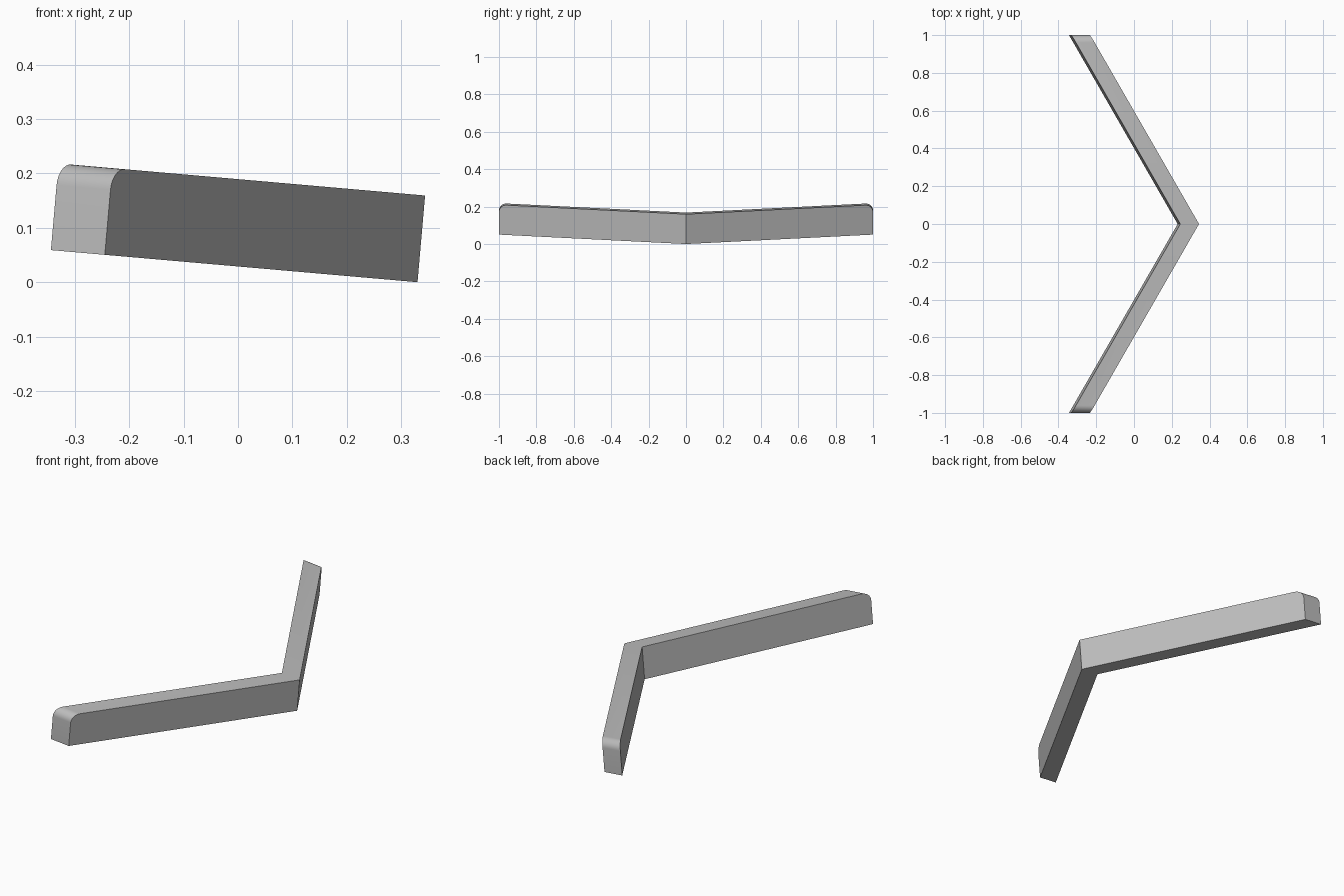
import bpy, bmesh
from math import radians, tan
from mathutils import Matrix, Vector

if "Cube" in bpy.data.objects:
    bpy.data.objects.remove(bpy.data.objects["Cube"])

HEIGHT = 0.16      # thickness of the bar
WIDTH = 0.0995     # bar width measured along x
SWEEP = tan(radians(30))
TILT = radians(5)
ROUND = 0.04       # rounding of the upper tip edge

grey = bpy.data.materials.new("grey")
grey.use_nodes = True
colour = (0.5, 0.5, 0.5, 1)
grey.diffuse_color = colour
grey.node_tree.nodes["Principled BSDF"].inputs["Base Color"].default_value = colour

# One swept arm, from the mitre at y = 0 to the tip at y = 1
bm = bmesh.new()
plan = [(0, 0), (-SWEEP, 1), (-SWEEP - WIDTH, 1), (-WIDTH, 0)]
base = bm.faces.new([bm.verts.new((x, y, 0)) for x, y in plan])
top = bmesh.ops.extrude_face_region(bm, geom=[base])["geom"]
bmesh.ops.translate(bm, vec=(0, 0, HEIGHT),
                    verts=[v for v in top if isinstance(v, bmesh.types.BMVert)])

# Open the mitre so the mirrored arms join cleanly
mitre = [f for f in bm.faces if all(abs(v.co.y) < 1e-5 for v in f.verts)]
bmesh.ops.delete(bm, geom=mitre, context="FACES")

# Round the upper edge of the tip
tip = [e for e in bm.edges if all(v.co.y > 0.99 and v.co.z > 0.1 for v in e.verts)]
bmesh.ops.bevel(bm, geom=tip, offset=ROUND, segments=8, profile=0.5, affect="EDGES")

# Add the other arm
twin = bmesh.ops.duplicate(bm, geom=bm.verts[:] + bm.edges[:] + bm.faces[:])["geom"]
bmesh.ops.scale(bm, vec=(1, -1, 1),
                verts=[v for v in twin if isinstance(v, bmesh.types.BMVert)])
bmesh.ops.remove_doubles(bm, verts=bm.verts, dist=1e-4)

# Tilt the whole chevron, then centre it and rest it on the ground
bmesh.ops.transform(bm, matrix=Matrix.Rotation(TILT, 4, "Y"), verts=bm.verts)
xs = [v.co.x for v in bm.verts]
low = min(v.co.z for v in bm.verts)
bmesh.ops.translate(bm, vec=Vector((-(min(xs) + max(xs)) / 2, 0, -low)), verts=bm.verts)
bmesh.ops.recalc_face_normals(bm, faces=bm.faces)

mesh = bpy.data.meshes.new("chevron_bar")
bm.to_mesh(mesh)
bm.free()
mesh.materials.append(grey)
bar = bpy.data.objects.new("chevron_bar", mesh)
bpy.context.collection.objects.link(bar)

# Smooth the rounded tips, keep the other edges crisp
bpy.context.view_layer.objects.active = bar
bar.select_set(True)
bpy.ops.object.shade_smooth_by_angle(angle=radians(30))
